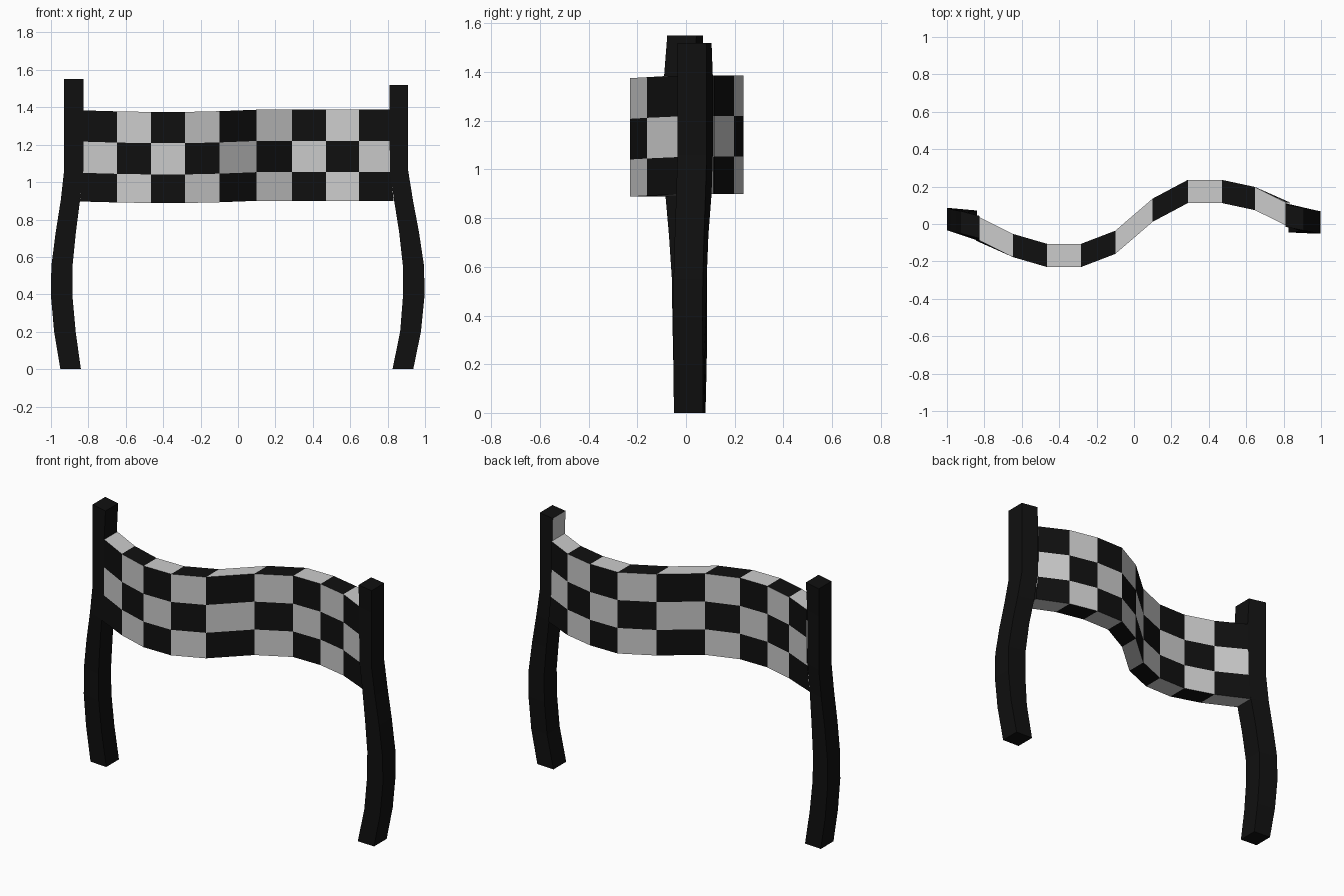
import bpy

if "Cube" in bpy.data.objects:
    bpy.data.objects.remove(bpy.data.objects["Cube"])


def material(name, v):
    m = bpy.data.materials.new(name)
    m.diffuse_color = (v, v, v, 1)
    m.use_nodes = True
    m.node_tree.nodes["Principled BSDF"].inputs["Base Color"].default_value = m.diffuse_color
    return m


black = material("black", 0.005)
white = material("white", 0.8)


def make_object(name, verts, faces, mats):
    me = bpy.data.meshes.new(name)
    me.from_pydata(verts, [], faces)
    me.materials.append(black)
    me.materials.append(white)
    for p, m in zip(me.polygons, mats):
        p.material_index = m
    ob = bpy.data.objects.new(name, me)
    bpy.context.collection.objects.link(ob)


def post(name, rings, side, top_inner):
    """Bent four-sided post; rings hold z, outer x, inner x, outer front y, inner front y."""
    depth = 0.12
    verts, faces, mats = [], [], []
    for z, xo, xi, yo, yi in rings:
        verts += [(side * xo, yo, z), (side * xi, yi, z),
                  (side * xi, yi + depth, z), (side * xo, yo + depth, z)]
    n = len(rings)
    for r in range(n - 1):
        for k in range(4):
            a, b = r * 4 + k, r * 4 + (k + 1) % 4
            faces.append((a, b, b + 4, a + 4))
            mats.append(top_inner if (r == n - 2 and k == 1) else 0)
    faces += [(3, 2, 1, 0), tuple(range(4 * n - 4, 4 * n))]
    mats += [0, 0]
    if side > 0:
        faces = [f[::-1] for f in faces]
    make_object(name, verts, faces, mats)


# Posts, bowed outward below the banner
post("left_post", [
    (0.00, 0.95, 0.84, -0.04, -0.048),
    (0.20, 0.983, 0.868, -0.035, -0.052),
    (0.39, 1.0, 0.885, -0.033, -0.056),
    (0.55, 0.998, 0.885, -0.034, -0.058),
    (0.73, 0.975, 0.867, -0.042, -0.070),
    (0.90, 0.948, 0.845, -0.048, -0.085),
    (1.06, 0.93, 0.827, -0.05, -0.09),
    (1.385, 0.93, 0.825, -0.05, -0.09),
    (1.55, 0.93, 0.825, -0.05, -0.077)], -1, 0)
post("right_post", [
    (0.00, 0.937, 0.826, -0.05, -0.045),
    (0.20, 0.978, 0.867, -0.051, -0.042),
    (0.39, 0.997, 0.882, -0.052, -0.038),
    (0.55, 0.995, 0.882, -0.051, -0.035),
    (0.73, 0.968, 0.862, -0.046, -0.028),
    (0.90, 0.936, 0.835, -0.04, -0.015),
    (1.06, 0.91, 0.812, -0.035, -0.01),
    (1.387, 0.91, 0.81, -0.035, -0.01),
    (1.52, 0.91, 0.81, -0.035, -0.015)], 1, 1)

# Wavy chequered banner: front edge path (x, y)
path = [(-0.825, -0.089), (-0.647, -0.177), (-0.465, -0.23), (-0.283, -0.23),
        (-0.1, -0.16), (0.1, 0.012), (0.288, 0.112), (0.47, 0.112),
        (0.647, 0.074), (0.812, -0.008)]
levels = [0.9, 1.053, 1.22, 1.387]
flare = [0.02, 0.004, 0, 0]
depth, cols, rows = 0.124, 9, 3
verts, faces, mats = [], [], []
for back in (0, 1):
    for j, z in enumerate(levels):
        for i, (x, y) in enumerate(path):
            dx = flare[j] * (-1 if i == 0 else 1 if i == cols else 0)
            dz = 0.06 * min(0, y + 0.03)
            verts.append((x + dx, y + back * depth, z + dz))


def vid(back, j, i):
    return (back * (rows + 1) + j) * (cols + 1) + i


for i in range(cols):
    for j in range(rows):
        q = [vid(0, j, i), vid(0, j, i + 1), vid(0, j + 1, i + 1), vid(0, j + 1, i)]
        faces += [q, [v + (rows + 1) * (cols + 1) for v in q[::-1]]]
        mats += [(i + j) % 2] * 2
    # Top and bottom strips use the opposite colour of the adjoining row
    faces.append([vid(0, rows, i), vid(0, rows, i + 1), vid(1, rows, i + 1), vid(1, rows, i)])
    faces.append([vid(1, 0, i), vid(1, 0, i + 1), vid(0, 0, i + 1), vid(0, 0, i)])
    mats += [(i + 1) % 2] * 2
make_object("chequered_banner", verts, faces, mats)
